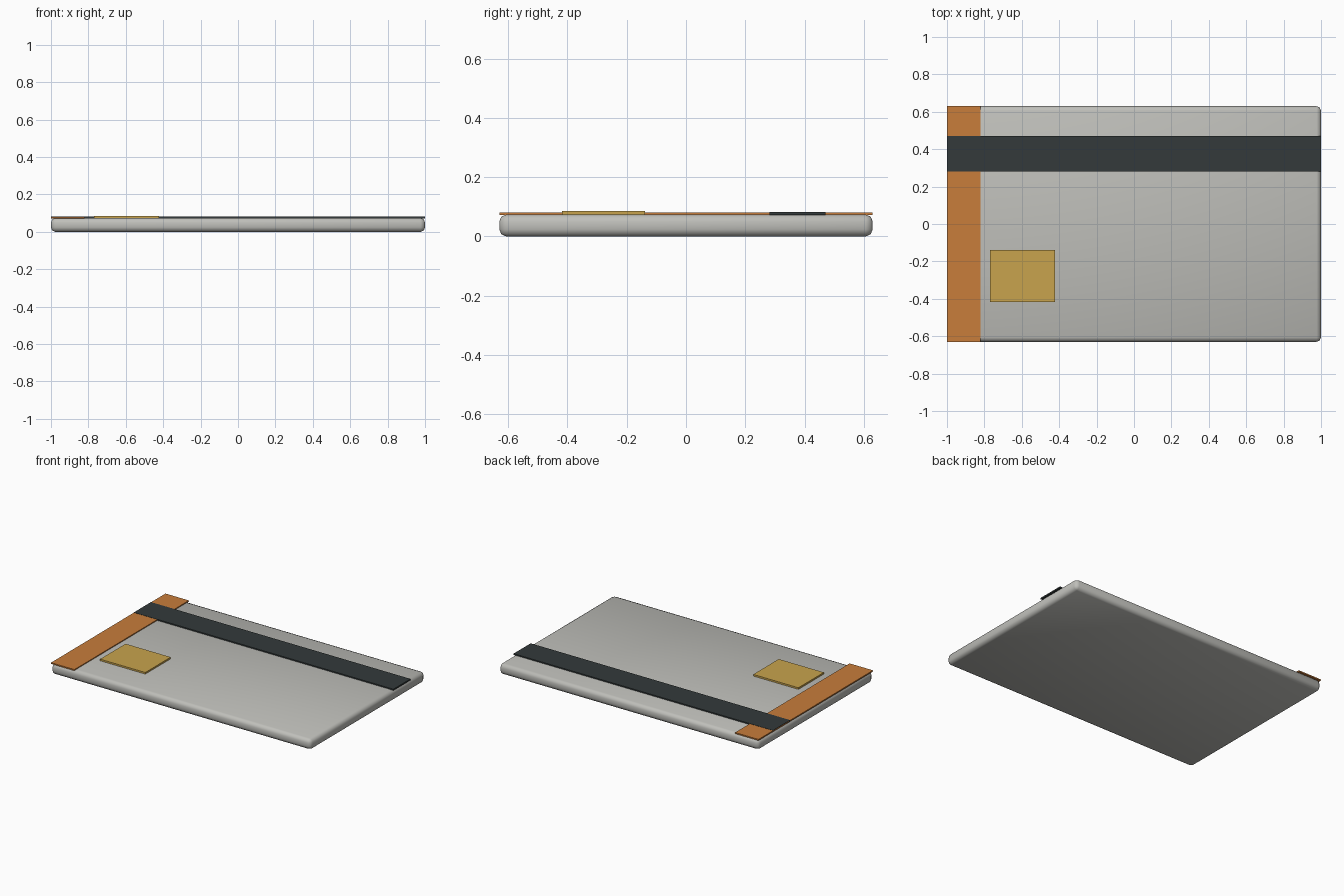
import bpy, math

if "Cube" in bpy.data.objects:
    bpy.data.objects.remove(bpy.data.objects["Cube"])


def material(name, rgb):
    m = bpy.data.materials.new(name)
    m.diffuse_color = (*rgb, 1)
    m.use_nodes = True
    m.node_tree.nodes["Principled BSDF"].inputs["Base Color"].default_value = m.diffuse_color
    return m


def box(name, lo, hi, mat):
    bpy.ops.mesh.primitive_cube_add(size=1, location=[(a + b) / 2 for a, b in zip(lo, hi)])
    ob = bpy.context.object
    ob.name = name
    ob.scale = [b - a for a, b in zip(lo, hi)]
    bpy.ops.object.transform_apply(location=False, rotation=False, scale=True)
    ob.data.materials.append(mat)
    return ob


grey = material("light_grey", (0.52, 0.52, 0.49))
orange = material("orange", (0.58, 0.205, 0.043))
gold = material("gold", (0.58, 0.37, 0.075))
dark = material("dark_slate", (0.033, 0.042, 0.043))

# Card body with rounded edges
body = box("card_body", (-1, -0.63, 0), (1, 0.63, 0.074), grey)
bevel = body.modifiers.new("rounded_edges", 'BEVEL')
bevel.width = 0.024
bevel.segments = 2
bpy.ops.object.modifier_apply(modifier=bevel.name)
bpy.ops.object.shade_smooth_by_angle(angle=math.radians(50))

# Thin plates on the top face
box("side_band", (-1, -0.63, 0.072), (-0.82, 0.63, 0.0805), orange)
box("dark_stripe", (-1, 0.282, 0.0725), (1, 0.47, 0.0822), dark)
box("contact_chip", (-0.77, -0.418, 0.073), (-0.422, -0.138, 0.0855), gold)
